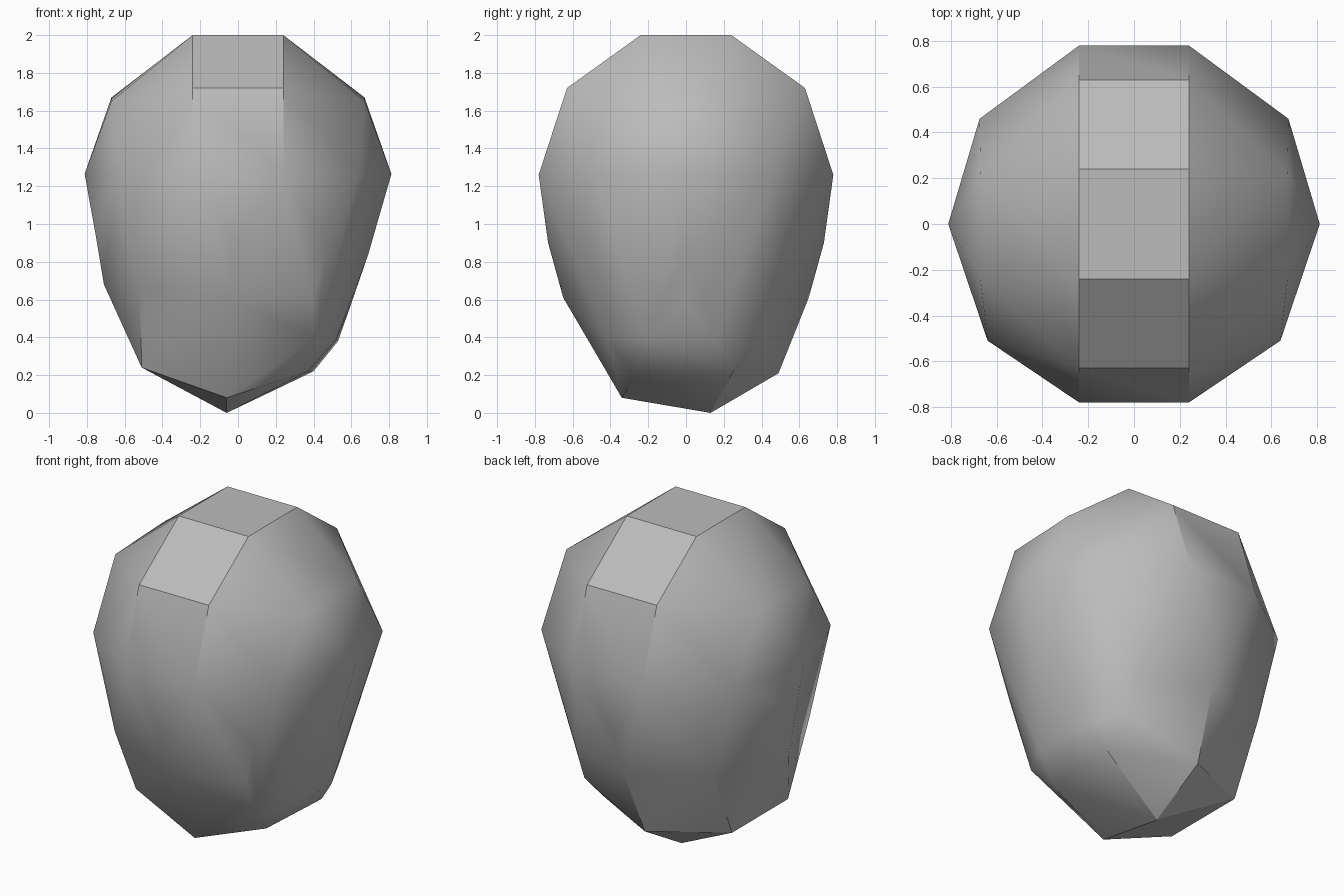
import bpy, bmesh, math
from mathutils import Vector

if "Cube" in bpy.data.objects:
    bpy.data.objects.remove(bpy.data.objects["Cube"])

# Crown: corners repeated on all four sides
points = [Vector((sx * x, sy * y, z))
          for x, y, z in [(.24, .24, 2), (.24, .63, 1.72), (.24, .78, 1.26)]
          for sx in (-1, 1) for sy in (-1, 1)]
# Shoulders and widest girth, mirrored left to right
points += [Vector((s * x, y, z))
           for x, y, z in [(.67, -.25, 1.65), (.67, .22, 1.67), (.64, -.51, 1.27),
                           (.812, 0, 1.265), (.675, .46, 1.26)]
           for s in (-1, 1)]
# Tapering waist, mirrored front to back: (x, y, z)
points += [Vector((x, s * y, z))
           for x, y, z in [(0, .73, .9), (.47, .53, .865), (-.53, .53, .945),
                           (-.03, .65, .61), (.4, .49, .605), (-.52, .47, .67),
                           (.41, .415, .39), (-.51, .275, .24)]
           for s in (-1, 1)]
# Side ridges, chipped right corner and base
points += [Vector(p) for p in [
    (.69, 0, .84), (-.755, 0, .95), (.6, 0, .58), (-.71, 0, .68),
    (.52, -.21, .39), (.53, .16, .38), (.37, -.25, .22), (.4, .25, .22),
    (-.06, -.34, .08), (-.06, .49, .21), (-.06, .13, 0)]]

# Wrap the points, slightly rounded out so every corner is kept
bm = bmesh.new()
centre, radii = Vector((0, 0, 1)), Vector((.8, .8, 1))
home = {}
for p in points:
    d = p - centre
    scale = Vector((d.x / radii.x, d.y / radii.y, d.z / radii.z)).length
    home[bm.verts.new(centre + d * (.85 + .15 / scale))] = p
hull = bmesh.ops.convex_hull(bm, input=list(bm.verts))
for v in bm.verts:
    v.co = home[v]
bmesh.ops.delete(bm, geom=[v for v in bm.verts if not v.link_faces], context='VERTS')
# Merge the flat panels
bmesh.ops.dissolve_limit(bm, angle_limit=math.radians(1), verts=[], edges=list(bm.edges))
bmesh.ops.recalc_face_normals(bm, faces=list(bm.faces))

mesh = bpy.data.meshes.new("rock")
bm.to_mesh(mesh)
bm.free()
rock = bpy.data.objects.new("rock", mesh)
bpy.context.collection.objects.link(rock)

stone = bpy.data.materials.new("grey_stone")
stone.diffuse_color = (.5, .5, .5, 1)
stone.use_nodes = True
stone.node_tree.nodes["Principled BSDF"].inputs["Base Color"].default_value = stone.diffuse_color
mesh.materials.append(stone)

# Soft facets with crisp edges
bpy.context.view_layer.objects.active = rock
rock.select_set(True)
bpy.ops.object.shade_smooth_by_angle(angle=math.radians(30))
